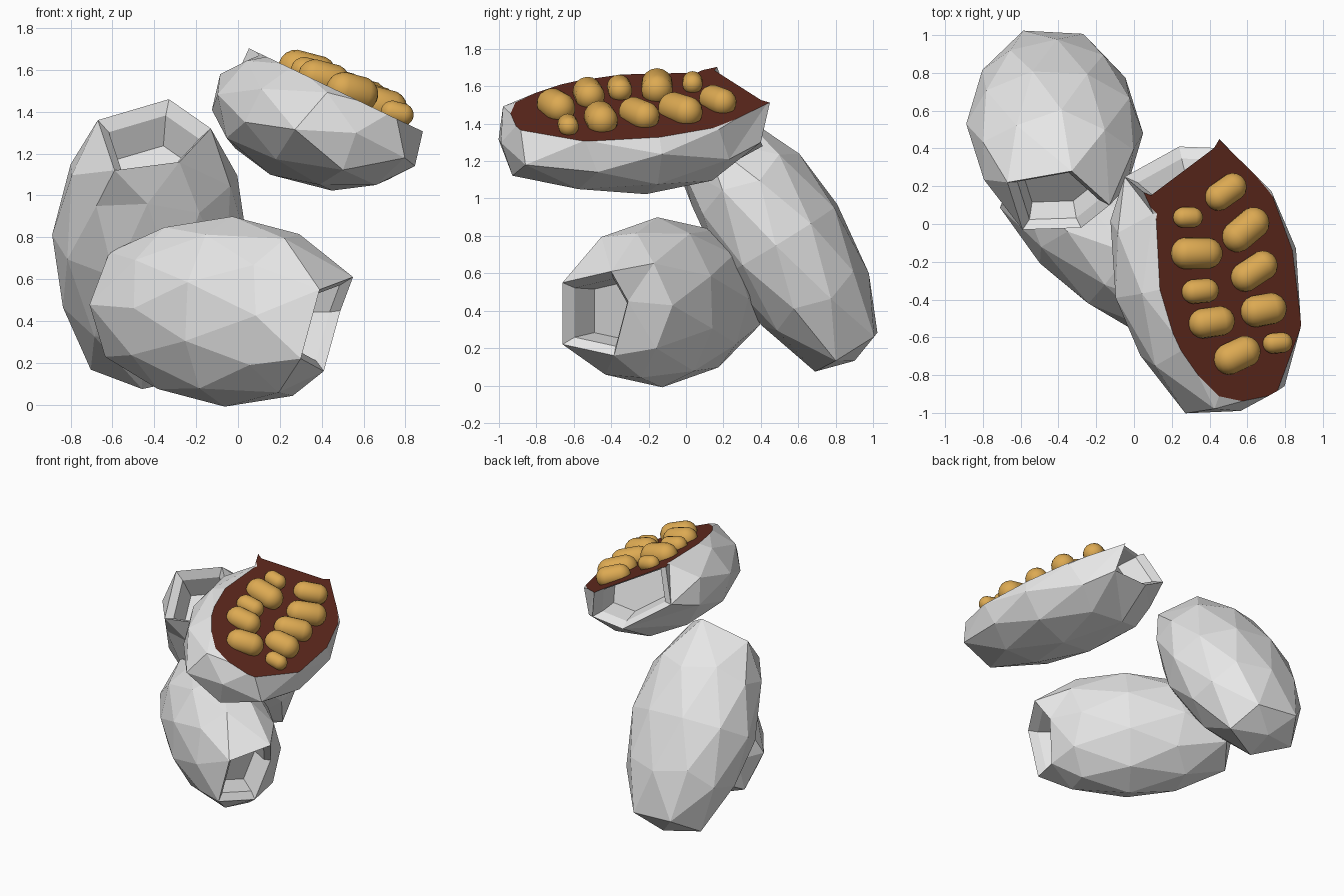
import bpy, bmesh, math
from mathutils import Matrix, Vector

cube = bpy.data.objects.get("Cube")
if cube:
    bpy.data.objects.remove(cube)


def material(name, color):
    mat = bpy.data.materials.new(name)
    mat.use_nodes = True
    mat.diffuse_color = (*color, 1)
    mat.node_tree.nodes["Principled BSDF"].inputs["Base Color"].default_value = (*color, 1)
    return mat


SHELL = material("pale_grey", (0.8, 0.8, 0.8))
FLESH = material("dark_red_brown", (0.12, 0.023, 0.013))
SEED = material("golden_tan", (0.72, 0.40, 0.085))

# Plane that slices the open pod
CUT_POINT = Vector((0.53, 0, 1.475))
CUT_NORMAL = Vector((0.43, 0, 0.9)).normalized()


def frame(center, axis, up):
    """Matrix whose z runs along the axis and y leans towards up."""
    z = Vector(axis).normalized()
    y = Vector(up)
    y = (y - y.dot(z) * z).normalized()
    rot = Matrix((y.cross(z), y, z)).transposed().to_4x4()
    return Matrix.Translation(center) @ rot


def finish(bm, name, mats, smooth=False):
    mesh = bpy.data.meshes.new(name)
    for f in bm.faces:
        f.smooth = smooth
    bm.to_mesh(mesh)
    bm.free()
    for mat in mats:
        mesh.materials.append(mat)
    obj = bpy.data.objects.new(name, mesh)
    bpy.context.collection.objects.link(obj)


def pod(name, matrix, size, mouth_corners, sliced=False):
    bm = bmesh.new()
    bmesh.ops.create_icosphere(bm, subdivisions=2, radius=1)
    # Turn one corner of the mouth towards local y
    pole = max(bm.verts, key=lambda v: v.co.z)
    first = pole.link_edges[0].other_vert(pole).co
    turn = math.pi / 2 - math.atan2(first.y, first.x)
    bm.transform(Matrix.Rotation(turn, 4, 'Z'))
    # Blunt the closed end
    for v in bm.verts:
        if -0.95 < v.co.z < -0.8:
            v.co = (v.co.x * 1.1, v.co.y * 1.1, -0.92)
    # Open the other end into an uneven five-sided mouth
    rim = [e.other_vert(pole) for e in pole.link_edges]
    rim.sort(key=lambda v: (math.atan2(v.co.y, v.co.x) - math.pi / 2 + 0.1) % math.tau)
    bmesh.ops.delete(bm, geom=[pole], context='VERTS')
    bm.transform(matrix @ Matrix.Diagonal((*size, 1)))
    for v, corner in zip(rim, mouth_corners):
        v.co = corner
    mouth = bm.faces.new(rim)
    # Sink the mouth: a sloping lip, then a deeper pocket
    inward = -matrix.col[2].xyz
    for shrink, drop in ((0.2, 0.05), (0.12, 0.15)):
        mouth = bmesh.ops.extrude_discrete_faces(bm, faces=[mouth])["faces"][0]
        middle = mouth.calc_center_median()
        for v in mouth.verts:
            v.co = v.co.lerp(middle, shrink) + inward * drop
    bmesh.ops.recalc_face_normals(bm, faces=bm.faces)
    # Slice the pod open and close it with flesh
    if sliced:
        bmesh.ops.bisect_plane(bm, geom=bm.verts[:] + bm.edges[:] + bm.faces[:],
                               plane_co=CUT_POINT, plane_no=CUT_NORMAL, clear_outer=True)
        edges = [e for e in bm.edges if e.is_boundary]
        for f in bmesh.ops.holes_fill(bm, edges=edges, sides=0)["faces"]:
            f.material_index = 1
        bmesh.ops.recalc_face_normals(bm, faces=bm.faces)
    finish(bm, name, [SHELL, FLESH] if sliced else [SHELL])


# Two closed pods and one sliced pod
pod("back_pod", frame((-0.42, 0.505, 0.78), (0.03, -0.52, 0.85), (0.08, 0.85, 0.52)), (0.47, 0.365, 0.76),
    [(-0.33, 0.28, 1.46), (-0.67, 0.22, 1.36), (-0.59, -0.03, 1.12), (-0.28, -0.02, 1.16), (-0.13, 0.1, 1.32)])
pod("front_pod", frame((-0.045, -0.14, 0.445), (0.81, -0.59, -0.05), (0.59, 0.81, 0)), (0.455, 0.36, 0.73),
    [(0.49, -0.31, 0.45), (0.55, -0.4, 0.61), (0.39, -0.66, 0.55), (0.3, -0.66, 0.22), (0.41, -0.385, 0.16)])
pod("open_pod", frame((0.38, -0.26, 1.36), (-0.24, 0.95, 0.08), (0.25, 0, 0.97)), (0.51, 0.325, 0.755),
    [(0.06, 0.16, 1.72), (0.445, 0.455, 1.54), (0.5, 0.4, 1.3), (0.24, 0.41, 1.28), (-0.05, 0.25, 1.48)], True)


# Rounded seeds resting on the cut face
def seed(index, x, y, length, width, angle):
    bm = bmesh.new()
    bmesh.ops.create_uvsphere(bm, u_segments=16, v_segments=9, radius=width / 2)
    for v in bm.verts:
        v.co.z += math.copysign((length - width) / 2, v.co.z)
    slope = -CUT_NORMAL.x / CUT_NORMAL.z
    spot = Vector((x, y, CUT_POINT.z + slope * (x - CUT_POINT.x)))
    a = math.radians(angle)
    along = Vector((math.cos(a), math.sin(a), 0.55 * slope * math.cos(a)))
    bm.transform(frame(spot + CUT_NORMAL * 0.025, along, CUT_NORMAL))
    finish(bm, f"seed_{index}", [SEED], True)


SEEDS = [
    (0.475, 0.17, 0.24, 0.15, 35), (0.275, 0.035, 0.16, 0.11, 0),
    (0.58, -0.03, 0.28, 0.17, 40), (0.32, -0.155, 0.28, 0.17, 0),
    (0.625, -0.25, 0.27, 0.16, 33), (0.34, -0.355, 0.20, 0.13, 5),
    (0.40, -0.52, 0.25, 0.16, 8), (0.675, -0.455, 0.25, 0.17, 10),
    (0.535, -0.695, 0.26, 0.17, 25), (0.75, -0.63, 0.16, 0.11, 5),
]
for i, data in enumerate(SEEDS, 1):
    seed(i, *data)
